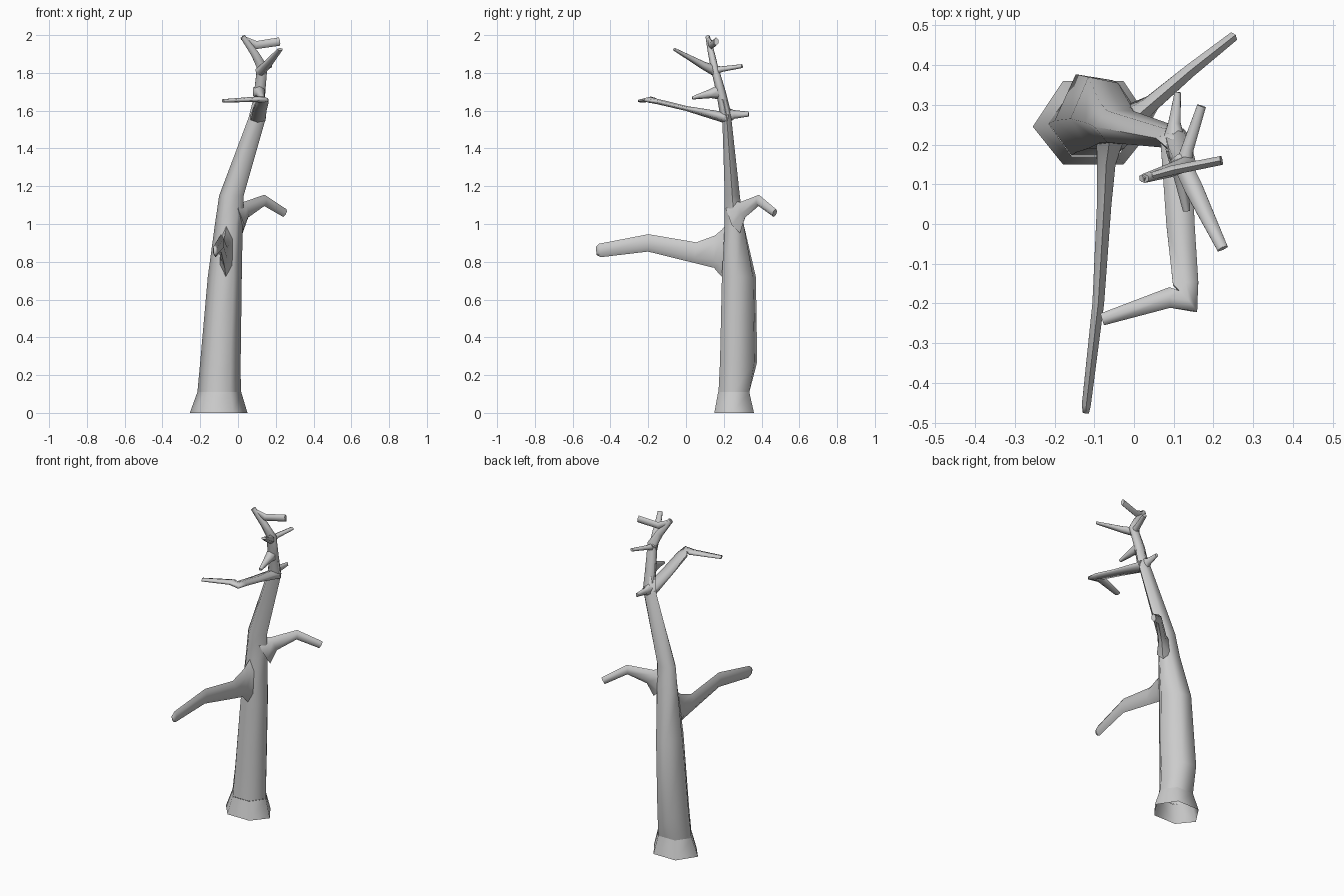
import bpy, bmesh, math
from mathutils import Vector


def loft(name, rings, cap_start=True, cap_end=True, angle=75):
    """Skin a list of equal-length point rings."""
    bm = bmesh.new()
    vr = [[bm.verts.new(p) for p in r] for r in rings]
    n = len(vr[0])
    for a, b in zip(vr, vr[1:]):
        for i in range(n):
            bm.faces.new((a[i], a[(i + 1) % n], b[(i + 1) % n], b[i]))
    if cap_start:
        bm.faces.new(vr[0][::-1])
    if cap_end:
        bm.faces.new(vr[-1])
    bmesh.ops.recalc_face_normals(bm, faces=bm.faces)
    me = bpy.data.meshes.new(name)
    bm.to_mesh(me)
    bm.free()
    ob = bpy.data.objects.new(name, me)
    bpy.context.collection.objects.link(ob)
    bpy.ops.object.select_all(action='DESELECT')
    ob.select_set(True)
    bpy.context.view_layer.objects.active = ob
    bpy.ops.object.shade_smooth_by_angle(angle=math.radians(angle))
    return ob


def hexagon(x0, x1, y0, y1, z, lean=0.0):
    """Level six-sided trunk section; lean pushes the back edge to the left."""
    cx, cy, rx = (x0 + x1) / 2, (y0 + min(y1, 0.34)) / 2, (x1 - x0) / 2
    return [(x0, cy, z), (cx - rx / 2, y0, z), (cx + rx / 2, y0, z), (x1, cy, z),
            (cx + rx / 2 - lean / 2, y1 - lean / 2, z), (cx - rx / 2, y1, z)]


def branch(name, path, sides=6, up=(0, 0, 1)):
    """Tapering limb; path points are x, y, z, half width, half height."""
    pts = [Vector(p[:3]) for p in path]
    rings = []
    for i, p in enumerate(path):
        t = Vector()
        if i > 0:
            t += (pts[i] - pts[i - 1]).normalized()
        if i < len(pts) - 1:
            t += (pts[i + 1] - pts[i]).normalized()
        t.normalize()
        side = t.cross(Vector(up)).normalized()
        top = side.cross(t)
        rings.append([pts[i] + side * p[3] * math.cos(a) + top * p[4] * math.sin(a)
                      for a in (math.tau * (k + 0.5) / sides for k in range(sides))])
    return loft(name, rings)


# Flared root collar
loft("root_flare", [hexagon(-0.255, 0.05, 0.15, 0.36, 0),
                    hexagon(-0.215, 0.017, 0.17, 0.335, 0.11)], False, False)

# Main trunk
loft("trunk", [
    hexagon(-0.215, 0.015, 0.172, 0.335, 0.11),
    hexagon(-0.20, 0.014, 0.18, 0.377, 0.27, 0.03),
    hexagon(-0.16, 0.02, 0.19, 0.37, 0.72, 0.03),
    hexagon(-0.122, 0.025, 0.205, 0.305, 1.0),
    hexagon(-0.10, 0.03, 0.205, 0.285, 1.15),
    hexagon(0.055, 0.147, 0.192, 0.24, 1.56),
    hexagon(0.08, 0.15, 0.175, 0.215, 1.66)], False, True)

# Upper stem and crooked crown
branch("upper_stem", [
    (0.11, 0.21, 1.58, 0.036, 0.03), (0.115, 0.185, 1.70, 0.034, 0.025),
    (0.128, 0.15, 1.83, 0.032, 0.02), (0.09, 0.135, 1.90, 0.024, 0.018),
    (0.025, 0.115, 1.992, 0.016, 0.012)], up=(0, 1, 0))
branch("crown_arm", [
    (0.02, 0.114, 1.987, 0.009, 0.012), (0.095, 0.135, 1.947, 0.014, 0.022),
    (0.22, 0.16, 1.966, 0.013, 0.022)])

# Big low limb, tall and thin in section
branch("low_limb", [
    (-0.06, 0.225, 0.85, 0.045, 0.16), (-0.065, 0.185, 0.85, 0.034, 0.12),
    (-0.07, 0.15, 0.853, 0.027, 0.085), (-0.075, 0.05, 0.848, 0.021, 0.055),
    (-0.09, -0.2, 0.90, 0.017, 0.046), (-0.12, -0.455, 0.86, 0.013, 0.036),
    (-0.121, -0.475, 0.858, 0.009, 0.022)])

# Bent limb on the right
branch("right_limb", [
    (-0.01, 0.255, 1.04, 0.045, 0.10), (0.04, 0.30, 1.075, 0.024, 0.045),
    (0.14, 0.385, 1.125, 0.019, 0.03), (0.248, 0.47, 1.058, 0.014, 0.023)])

# Flat front limb with a sideways tip
branch("front_limb", [
    (0.105, 0.22, 1.56, 0.045, 0.03), (0.117, 0.0, 1.612, 0.041, 0.013),
    (0.13, -0.15, 1.648, 0.037, 0.014), (0.135, -0.195, 1.658, 0.04, 0.016),
    (0.09, -0.185, 1.66, 0.030, 0.014), (-0.08, -0.24, 1.652, 0.018, 0.009)])

# Small twigs
for name, path in {
    "high_twig": [(0.115, 0.165, 1.805, 0.026, 0.03), (0.15, 0.09, 1.84, 0.027, 0.021),
                  (0.223, -0.062, 1.925, 0.016, 0.008)],
    "back_twig": [(0.122, 0.14, 1.81, 0.024, 0.028), (0.135, 0.19, 1.82, 0.018, 0.015),
                  (0.17, 0.297, 1.836, 0.013, 0.01)],
    "front_twig": [(0.11, 0.19, 1.70, 0.035, 0.045), (0.118, 0.13, 1.69, 0.024, 0.024),
                   (0.132, 0.033, 1.667, 0.01, 0.008)],
    "lower_back_twig": [(0.10, 0.205, 1.575, 0.035, 0.05), (0.102, 0.255, 1.58, 0.018, 0.023),
                        (0.11, 0.332, 1.582, 0.009, 0.013)],
}.items():
    branch(name, path)
